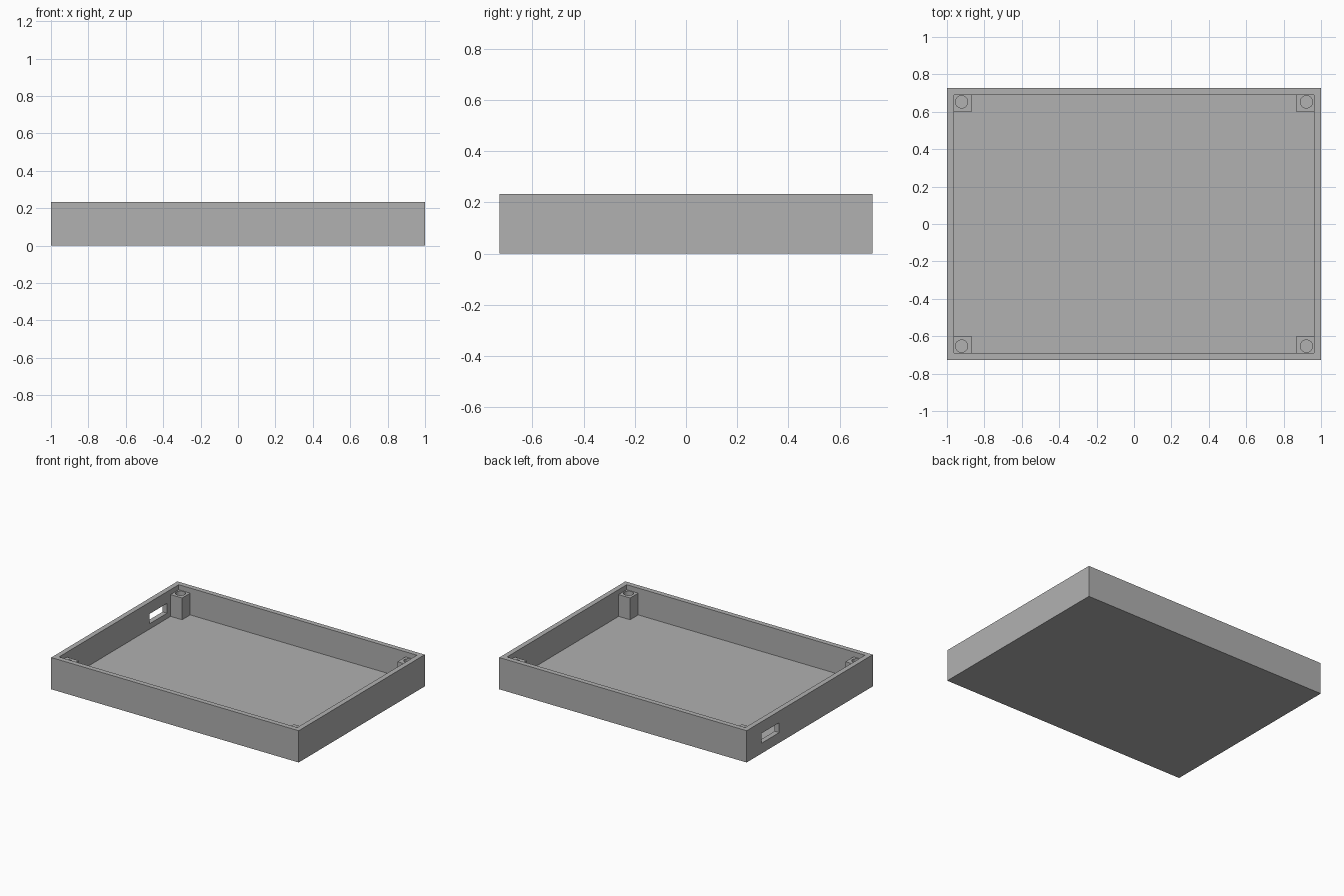
import bpy
import bmesh
from mathutils import Vector

if "Cube" in bpy.data.objects:
    bpy.data.objects.remove(bpy.data.objects["Cube"], do_unlink=True)

HALF_X, HALF_Y, HEIGHT = 1.0, 0.728, 0.232
WALL, FLOOR = 0.037, 0.036
IN_X, IN_Y = HALF_X - WALL, HALF_Y - WALL
POST, POST_TOP, EMBED = 0.093, 0.195, 0.004

grey = bpy.data.materials.new("mid grey")
grey.use_nodes = True
colour = (0.44, 0.44, 0.44, 1)
grey.diffuse_color = colour
grey.node_tree.nodes["Principled BSDF"].inputs["Base Color"].default_value = colour


def add_object(name, bm):
    mesh = bpy.data.meshes.new(name)
    bm.to_mesh(mesh)
    bm.free()
    mesh.materials.append(grey)
    obj = bpy.data.objects.new(name, mesh)
    bpy.context.collection.objects.link(obj)
    return obj


def box(low, high):
    """Box between two opposite corners."""
    low, high = Vector(low), Vector(high)
    bm = bmesh.new()
    bmesh.ops.create_cube(bm, size=1)
    bmesh.ops.scale(bm, vec=high - low, verts=bm.verts)
    bmesh.ops.translate(bm, vec=(low + high) / 2, verts=bm.verts)
    return bm


def cut(obj, cutter):
    """Subtract the cutter from the object and discard it."""
    mod = obj.modifiers.new("cut", "BOOLEAN")
    mod.operation = "DIFFERENCE"
    mod.solver = "EXACT"
    mod.object = cutter
    cutter.hide_render = True
    bpy.context.view_layer.objects.active = obj
    bpy.ops.object.modifier_apply(modifier=mod.name)
    bpy.data.objects.remove(cutter, do_unlink=True)


# Open tray: the top face is inset and pushed down to the floor
bm = box((-HALF_X, -HALF_Y, 0), (HALF_X, HALF_Y, HEIGHT))
bm.normal_update()
top = max(bm.faces, key=lambda f: f.calc_center_median().z)
bmesh.ops.inset_region(bm, faces=[top], thickness=WALL, use_even_offset=True)
well = bmesh.ops.extrude_face_region(bm, geom=[top])
bmesh.ops.delete(bm, geom=[top], context="FACES_ONLY")
bmesh.ops.translate(bm, vec=(0, 0, FLOOR - HEIGHT),
                    verts=[v for v in well["geom"] if isinstance(v, bmesh.types.BMVert)])
bmesh.ops.recalc_face_normals(bm, faces=bm.faces)
tray = add_object("tray", bm)

# Cable slot through one short wall
slot = add_object("slot_cutter", box((-1.1, 0.352, 0.075), (-0.9, 0.556, 0.147)))
cut(tray, slot)

# Corner screw posts with round bores
for sx, x_name in ((1, "left"), (-1, "right")):
    for sy, y_name in ((1, "back"), (-1, "front")):
        xs = sorted((sx * (IN_X - POST), sx * (IN_X + EMBED)))
        ys = sorted((sy * (IN_Y - POST), sy * (IN_Y + EMBED)))
        post = add_object(f"{y_name}_{x_name}_post",
                          box((xs[0], ys[0], FLOOR - EMBED), (xs[1], ys[1], POST_TOP)))
        bm = bmesh.new()
        bmesh.ops.create_cone(bm, cap_ends=True, segments=32,
                              radius1=0.033, radius2=0.033, depth=0.6)
        bmesh.ops.translate(bm, vec=(sx * 0.922, sy * 0.653, 0.1), verts=bm.verts)
        cut(post, add_object("bore_cutter", bm))
        bpy.ops.object.select_all(action="DESELECT")
        post.select_set(True)
        bpy.context.view_layer.objects.active = post
        bpy.ops.object.shade_smooth_by_angle()
